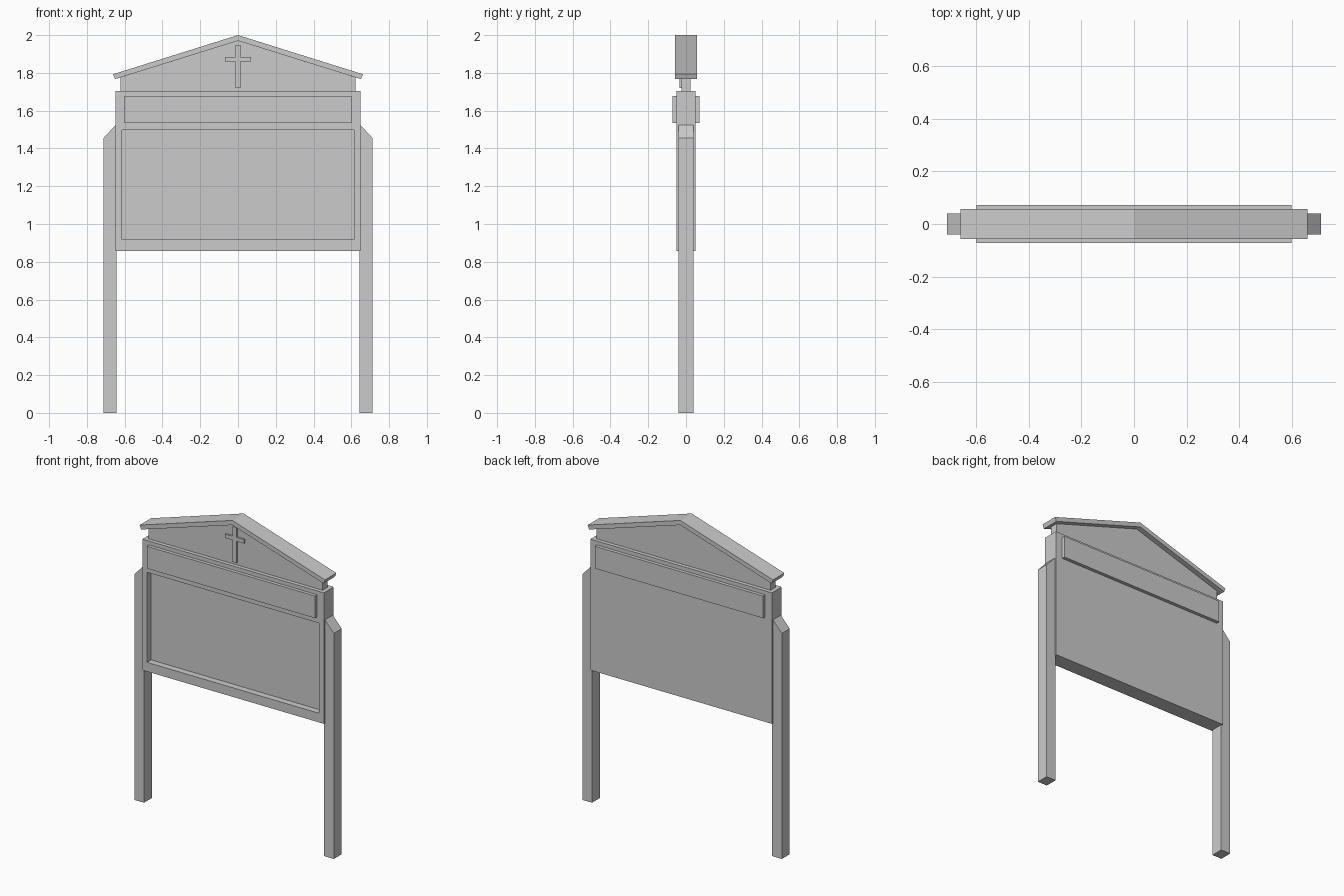
import bpy
import bmesh

cube = bpy.data.objects.get("Cube")
if cube:
    bpy.data.objects.remove(cube, do_unlink=True)

grey = bpy.data.materials.new("plain_grey")
grey.use_nodes = True
grey.diffuse_color = (0.6, 0.6, 0.6, 1)
grey.node_tree.nodes["Principled BSDF"].inputs["Base Color"].default_value = (0.6, 0.6, 0.6, 1)


def prism(name, outline, front, back):
    """Extrude an (x, z) outline from y = front to y = back."""
    bm = bmesh.new()
    face = bm.faces.new([bm.verts.new((x, front, z)) for x, z in outline])
    new = bmesh.ops.extrude_face_region(bm, geom=[face])["geom"]
    verts = [v for v in new if isinstance(v, bmesh.types.BMVert)]
    bmesh.ops.translate(bm, verts=verts, vec=(0, back - front, 0))
    bmesh.ops.recalc_face_normals(bm, faces=bm.faces)
    mesh = bpy.data.meshes.new(name)
    bm.to_mesh(mesh)
    bm.free()
    mesh.materials.append(grey)
    obj = bpy.data.objects.new(name, mesh)
    bpy.context.collection.objects.link(obj)
    return obj


def rect(half, low, high):
    return [(-half, low), (half, low), (half, high), (-half, high)]


def mirrored(points):
    """Close a right-hand outline with its reflection, keeping centre points single."""
    return points + [(-x, z) for x, z in reversed(points) if x > 0]


# Posts with outward sloping tops
post = [(0.643, 0), (0.712, 0), (0.712, 1.455), (0.643, 1.53)]
prism("left_post", post, -0.04, 0.04)
prism("right_post", [(-x, z) for x, z in post], -0.04, 0.04)

# Notice board: recessed display panel in front, flat back
board = prism("notice_board", rect(0.648, 0.858, 1.703), -0.05, 0.05)
bm = bmesh.new()
bm.from_mesh(board.data)
front_face = min(bm.faces, key=lambda f: f.calc_center_median().y)
bmesh.ops.inset_region(bm, faces=[front_face], thickness=0.048)
for v in front_face.verts:
    v.co.z = 0.917 if v.co.z < 1.2 else 1.498
ring = bmesh.ops.extrude_discrete_faces(bm, faces=[front_face])["faces"][0]
bmesh.ops.translate(bm, verts=ring.verts, vec=(0, 0.042, 0))
bmesh.ops.recalc_face_normals(bm, faces=bm.faces)
bm.to_mesh(board.data)
bm.free()

# Raised header panel on both sides
prism("header_panel", rect(0.6, 1.535, 1.678), -0.072, 0.072)

# Gable and pitched roof
prism("gable", mirrored([(0.622, 1.70), (0.622, 1.776), (0, 1.97)]), -0.025, 0.025)
roof = [(0, 1.97), (0.651, 1.767), (0.661, 1.793), (0, 2.0)]
prism("roof", mirrored(roof), -0.058, 0.058)

# Cross on the front of the gable
a, b = 0.013, 0.068
cross = [(a, 1.72), (a, 1.86), (b, 1.86), (b, 1.885), (a, 1.885), (a, 1.948)]
prism("gable_cross", mirrored(cross), -0.035, -0.02)
